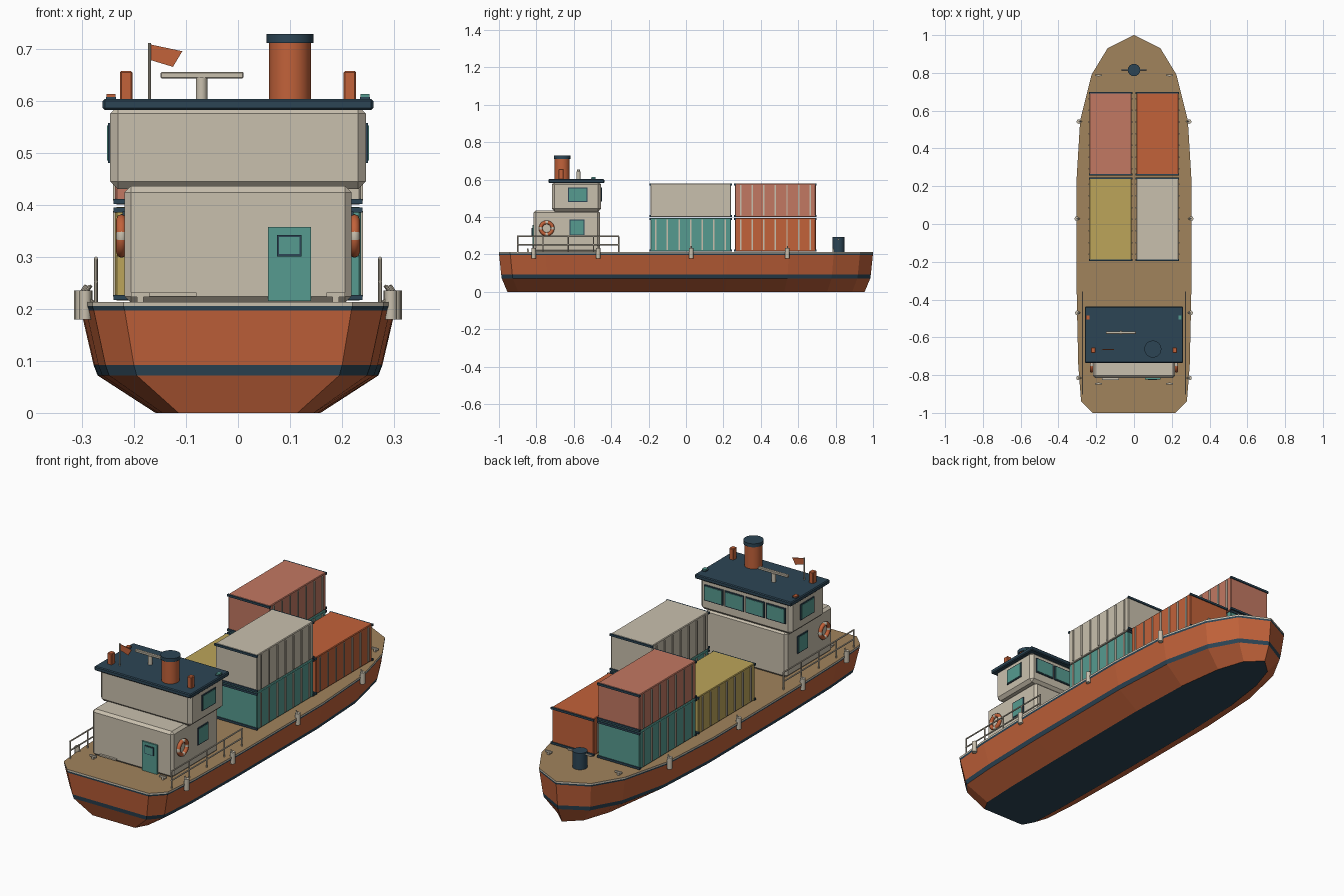
import bpy, bmesh, math
from mathutils import Matrix, Vector

cube = bpy.data.objects.get("Cube")
if cube:
    bpy.data.objects.remove(cube)


def material(name, hexcode):
    rgb = [int(hexcode[i:i + 2], 16) / 255 for i in (0, 2, 4)]
    lin = [((c + 0.055) / 1.055) ** 2.4 if c > 0.04 else c / 12.92 for c in rgb] + [1]
    m = bpy.data.materials.new(name)
    m.use_nodes = True
    m.diffuse_color = lin
    m.node_tree.nodes["Principled BSDF"].inputs["Base Color"].default_value = lin
    return m


ORANGE = material("orange paint", "C2623A")
NAVY = material("navy paint", "2C4555")
CREAM = material("cream paint", "C9C0AE")
DECK = material("deck brown", "A1835C")
TEAL = material("teal paint", "569B90")
SALMON = material("salmon paint", "C27862")
YELLOW = material("yellow paint", "BCA55A")


def finish(name, bm, *mats):
    bmesh.ops.recalc_face_normals(bm, faces=bm.faces)
    mesh = bpy.data.meshes.new(name)
    bm.to_mesh(mesh)
    bm.free()
    for m in mats:
        mesh.materials.append(m)
    ob = bpy.data.objects.new(name, mesh)
    bpy.context.scene.collection.objects.link(ob)
    return ob


def box(name, mat, x, y, z, bevel=0):
    """Box from (low, high) ranges on each axis."""
    bm = bmesh.new()
    size = [r[1] - r[0] for r in (x, y, z)]
    mid = [(r[0] + r[1]) / 2 for r in (x, y, z)]
    bmesh.ops.create_cube(bm, size=1, matrix=Matrix.Translation(mid) @ Matrix.Diagonal(size + [1]))
    ob = finish(name, bm, mat)
    if bevel:
        mod = ob.modifiers.new("bevel", "BEVEL")
        mod.width, mod.segments = bevel, 1
    return ob


def around(c, half):
    return (c - half, c + half)


def rod(name, mat, a, b, r, sides=8):
    """Cylinder between two points, smooth around and sharp at the caps."""
    a, b = Vector(a), Vector(b)
    d = b - a
    bm = bmesh.new()
    turn = d.to_track_quat("Z", "Y").to_matrix().to_4x4()
    bmesh.ops.create_cone(bm, cap_ends=True, segments=sides, radius1=r, radius2=r,
                          depth=d.length, matrix=Matrix.Translation((a + b) / 2) @ turn)
    ob = finish(name, bm, mat)
    if sides > 8:
        bpy.ops.object.select_all(action="DESELECT")
        ob.select_set(True)
        bpy.context.view_layer.objects.active = ob
        bpy.ops.object.shade_smooth_by_angle(angle=math.radians(40))
    return ob


# Hull: one deck outline, narrowed at each lower level
half = [(0.22, -1), (0.28, -0.94), (0.295, -0.75), (0.303, -0.4), (0.305, 0.22),
        (0.285, 0.55), (0.225, 0.79), (0.14, 0.93)]
outline = half + [(0, 1)] + [(-x, y) for x, y in reversed(half)]
levels = [(0, 0.52, 0.955), (0.072, 0.885, 0.985), (0.092, 0.91, 0.988),
          (0.197, 0.99, 0.999), (0.205, 1, 1), (0.213, 1, 1)]
bands = [1, 0, 1, 0, 2]
bm = bmesh.new()
rings = [[bm.verts.new((x * sx, y * sy, z)) for x, y in outline] for z, sx, sy in levels]
band_mats = [0, 1, 0, 1, 2]
for low, high, index in zip(rings, rings[1:], band_mats):
    for i in range(len(outline)):
        j = (i + 1) % len(outline)
        bm.faces.new((low[i], low[j], high[j], high[i])).material_index = index
bm.faces.new(rings[0]).material_index = 1
bm.faces.new(rings[-1]).material_index = 3
finish("hull", bm, ORANGE, NAVY, CREAM, DECK)

# Deckhouse
box("lower_house", CREAM, (-0.218, 0.218), (-0.815, -0.46), (0.212, 0.436), 0.012)
box("upper_house", CREAM, (-0.246, 0.246), (-0.717, -0.455), (0.43, 0.59), 0.015)
box("house_roof", NAVY, (-0.26, 0.26), (-0.735, -0.437), (0.582, 0.603), 0.004)
box("stern_door", TEAL, (0.058, 0.14), (-0.822, -0.81), (0.215, 0.357))
box("door_window_frame", NAVY, (0.075, 0.122), (-0.825, -0.82), (0.301, 0.342))
box("door_window", TEAL, (0.079, 0.118), (-0.827, -0.82), (0.305, 0.338))
box("stern_step", CREAM, (-0.17, -0.08), (-0.825, -0.81), (0.224, 0.231))

# Windows: navy frame plate with a teal pane
for i in range(4):
    x = (i - 1.5) * 0.112
    box("bridge_window_frame", NAVY, around(x, 0.051), (-0.458, -0.45), (0.482, 0.558))
    box("bridge_window", TEAL, around(x, 0.046), (-0.457, -0.448), (0.487, 0.553))
for s, side in ((-1, "right"), (1, "left")):
    for wall, y, hw, z in ((0.246, -0.579, 0.052, (0.48, 0.557)),
                           (0.218, -0.583, 0.04, (0.303, 0.387))):
        box(side + "_window_frame", NAVY, around(s * wall, 0.004), around(y, hw), z)
        box(side + "_window", TEAL, around(s * wall, 0.006), around(y, hw - 0.005),
            (z[0] + 0.005, z[1] - 0.005))

    # Life ring with four cream wraps
    bm = bmesh.new()
    n, m = 32, 8
    ring = [[bm.verts.new((s * (0.224 + 0.010 * math.sin(math.tau * b / m)),
                           -0.745 + (0.032 + 0.010 * math.cos(math.tau * b / m)) * math.cos(math.tau * a / n),
                           0.34 + (0.032 + 0.010 * math.cos(math.tau * b / m)) * math.sin(math.tau * a / n)))
             for b in range(m)] for a in range(n)]
    for a in range(n):
        for b in range(m):
            f = bm.faces.new((ring[a][b], ring[(a + 1) % n][b],
                              ring[(a + 1) % n][(b + 1) % m], ring[a][(b + 1) % m]))
            f.material_index = int((a + 1) % 8 < 2)
            f.smooth = True
    finish(side + "_life_ring", bm, ORANGE, CREAM)

    # Roof vents and navigation lights
    box(side + "_roof_vent", ORANGE, around(s * 0.215, 0.012), around(-0.668, 0.014), (0.6, 0.657), 0.003)
    box(side + "_light_base", NAVY, around(s * 0.244, 0.010), around(-0.495, 0.012), (0.6, 0.607))
    box(side + "_light", TEAL if s > 0 else ORANGE, around(s * 0.244, 0.009),
        around(-0.495, 0.011), (0.607, 0.613))

    # Railing
    x = s * 0.273
    for i in range(5):
        y = -0.9 + i * 0.135
        rod(side + "_rail_post", CREAM, (x, y, 0.21), (x, y, 0.297), 0.0035)
    for z in (0.252, 0.297):
        rod(side + "_rail", CREAM, (x, -0.903, z), (x, -0.357, z), 0.0035)

    # Hanging fenders
    for y, fx in ((-0.815, 0.294), (-0.47, 0.3), (0.028, 0.303), (0.542, 0.292)):
        rod(side + "_fender", CREAM, (s * fx, y, 0.179), (s * fx, y, 0.235), 0.012, 12)
        rod(side + "_fender_line", CREAM, (s * fx, y, 0.23), (s * (fx - 0.014), y, 0.212), 0.003)
        rod(side + "_fender_loop", CREAM, (s * fx, y, 0.23), (s * (fx - 0.01), y, 0.245), 0.003)

    # Mooring cleats
    for y in (-0.845, 0.787):
        box(side + "_cleat_foot", CREAM, around(s * 0.188, 0.006), around(y, 0.005), (0.21, 0.224))
        box(side + "_cleat_bar", CREAM, around(s * 0.188, 0.018), around(y, 0.004), (0.223, 0.231))

# Funnel, radar and flag
rod("funnel", ORANGE, (0.1, -0.662, 0.6), (0.1, -0.662, 0.712), 0.04, 24)
rod("funnel_cap", NAVY, (0.1, -0.662, 0.711), (0.1, -0.662, 0.728), 0.045, 24)
rod("radar_post", CREAM, (-0.07, -0.575, 0.6), (-0.07, -0.575, 0.645), 0.011, 12)
box("radar_bar", CREAM, (-0.149, 0.011), around(-0.575, 0.007), (0.643, 0.655), 0.002)
rod("flag_pole", CREAM, (-0.17, -0.666, 0.6), (-0.17, -0.666, 0.711), 0.003)
bm = bmesh.new()
flag = [(-0.168, 0.708), (-0.107, 0.695), (-0.125, 0.665), (-0.168, 0.678)]
bm.faces.new([bm.verts.new((x, -0.666, z)) for x, z in flag])
finish("flag", bm, ORANGE).modifiers.new("thickness", "SOLIDIFY").thickness = 0.003

# Capstan on the bow
rod("capstan", NAVY, (0, 0.815, 0.21), (0, 0.815, 0.293), 0.033, 16)
rod("capstan_bar", CREAM, (-0.065, 0.815, 0.282), (0.065, 0.815, 0.282), 0.005)


def container(name, mat, s, y, level):
    """Cargo box with side ribs and dark end bars."""
    x0, z0 = s * 0.124, 0.216 + level * 0.184
    box(name, mat, around(x0, 0.112), around(y, 0.216), (z0, z0 + 0.18), 0.003)
    for i in range(7):
        for t in (-1, 1):
            box(name + "_rib", CREAM, around(x0 + t * 0.112, 0.004),
                around(y + (i - 3) * 0.062, 0.004), (z0 + 0.008, z0 + 0.172))
    for t in (-1, 1):
        for z in (z0 + 0.006, z0 + 0.174):
            box(name + "_end_bar", NAVY, around(x0, 0.115), around(y + t * 0.216, 0.005), around(z, 0.005))


# Cargo stacks
container("yellow_container", YELLOW, -1, 0.025, 0)
container("aft_teal_container", TEAL, 1, 0.025, 0)
container("cream_container", CREAM, 1, 0.025, 1)
container("orange_container", ORANGE, 1, 0.478, 0)
container("bow_teal_container", TEAL, -1, 0.478, 0)
container("salmon_container", SALMON, -1, 0.478, 1)
